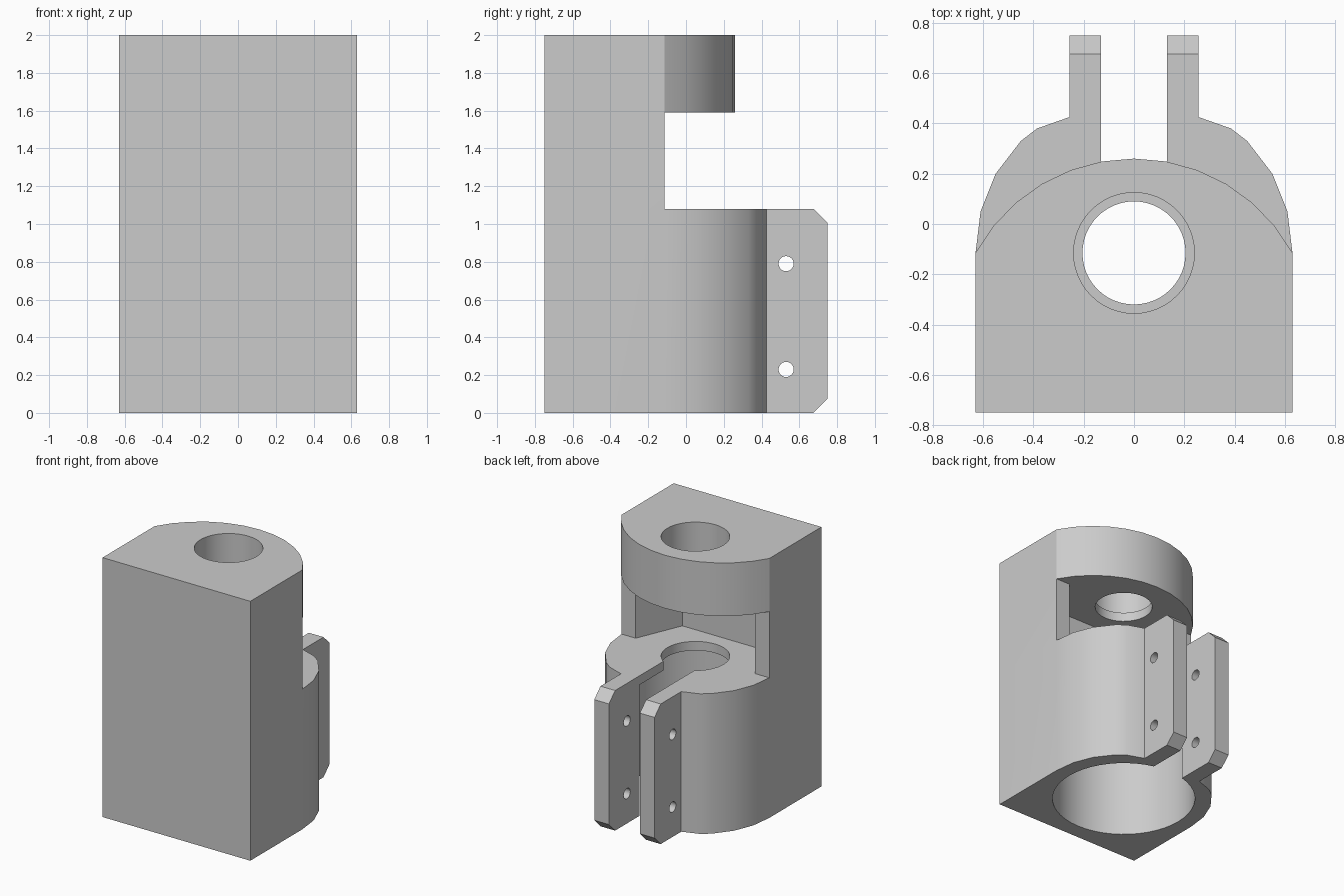
import bpy, bmesh, math
from mathutils import Vector

cube = bpy.data.objects.get("Cube")
if cube:
    bpy.data.objects.remove(cube, do_unlink=True)

grey = bpy.data.materials.new("plain_grey")
grey.use_nodes = True
grey.diffuse_color = (0.6, 0.6, 0.6, 1)
grey.node_tree.nodes["Principled BSDF"].inputs["Base Color"].default_value = (0.6, 0.6, 0.6, 1)

AXIS_Y = -0.115          # bore axis
HALF, FRONT = 0.63, -0.75
SHELF, ROOF, TOP = 1.08, 1.59, 2.0


def prism(name, outline, lo, hi, axis="z"):
    """Extrude an outline: (x, y) along z, or (y, z) along x."""
    def place(p, d):
        return Vector((p[0], p[1], d)) if axis == "z" else Vector((d, p[0], p[1]))
    bm = bmesh.new()
    base = bm.faces.new([bm.verts.new(place(p, lo)) for p in outline])
    result = bmesh.ops.extrude_face_region(bm, geom=[base])
    moved = [v for v in result["geom"] if isinstance(v, bmesh.types.BMVert)]
    bmesh.ops.translate(bm, verts=moved, vec=place((0, 0), hi - lo))
    bmesh.ops.recalc_face_normals(bm, faces=bm.faces)
    mesh = bpy.data.meshes.new(name)
    bm.to_mesh(mesh)
    bm.free()
    mesh.materials.append(grey)
    ob = bpy.data.objects.new(name, mesh)
    bpy.context.collection.objects.link(ob)
    return ob


def circle(cx, cy, r, n=48):
    return [(cx + r * math.cos(2 * math.pi * i / n),
             cy + r * math.sin(2 * math.pi * i / n)) for i in range(n)]


def mirrored(points):
    """Complete a symmetric outline from its +x half."""
    return points + [(-x, y) for x, y in reversed(points) if x > 0]


def combine(body, tool, operation):
    tool.hide_render = True
    mod = body.modifiers.new(operation, "BOOLEAN")
    mod.operation, mod.solver, mod.object = operation, "EXACT", tool
    bpy.context.view_layer.objects.active = body
    bpy.ops.object.modifier_apply(modifier=mod.name)
    bpy.data.objects.remove(tool, do_unlink=True)


# Lower block with its rounded rear
side = [(HALF, FRONT), (HALF, AXIS_Y)]
body = prism("bracket_body", mirrored(side + [
    (0.61, 0.05), (0.55, 0.20), (0.45, 0.33), (0.385, 0.38), (0.257, 0.425)]), 0, SHELF)

# Open middle section with a tapered recess
wall = prism("recess_wall", mirrored(side + [(0.51, AXIS_Y), (0.36, -0.47)]), SHELF, ROOF)
combine(body, wall, "UNION")

# Upper block with a shallow arc at the rear
radius, sweep = 0.717, math.asin(HALF / 0.717)
arc = [(radius * math.sin(sweep * i / 6), radius * math.cos(sweep * i / 6) - 0.457)
       for i in range(5, -1, -1)]
combine(body, prism("upper_block", mirrored(side + arc), ROOF, TOP), "UNION")

# Pair of chamfered clamp lugs
lug = [(0.3, 0), (0.675, 0), (0.75, 0.075), (0.75, SHELF - 0.075), (0.675, SHELF), (0.3, SHELF)]
for lo, hi in ((0.1, 0.257), (-0.257, -0.1)):
    combine(body, prism("clamp_lug", lug, lo, hi, "x"), "UNION")

# Stepped bores: wide lower bore, shelf hole, lip hole, upper counterbore
for r, lo, hi in ((0.512, -0.1, 1.01), (0.24, 0.9, 1.2), (0.205, 1.5, 1.8), (0.24, 1.66, 2.1)):
    combine(body, prism("bore_cutter", circle(0, AXIS_Y, r), lo, hi), "DIFFERENCE")

# Clamp slot and cross bolt holes
slot = mirrored([(0.132, AXIS_Y), (0.132, 0.9)])
combine(body, prism("slot_cutter", slot, -0.1, 1.2), "DIFFERENCE")
for z in (0.23, 0.79):
    combine(body, prism("bolt_cutter", circle(0.53, z, 0.04, 24), -0.5, 0.5, "x"), "DIFFERENCE")

bpy.ops.object.select_all(action="DESELECT")
body.select_set(True)
bpy.context.view_layer.objects.active = body
bpy.ops.object.shade_smooth_by_angle(angle=math.radians(25))
